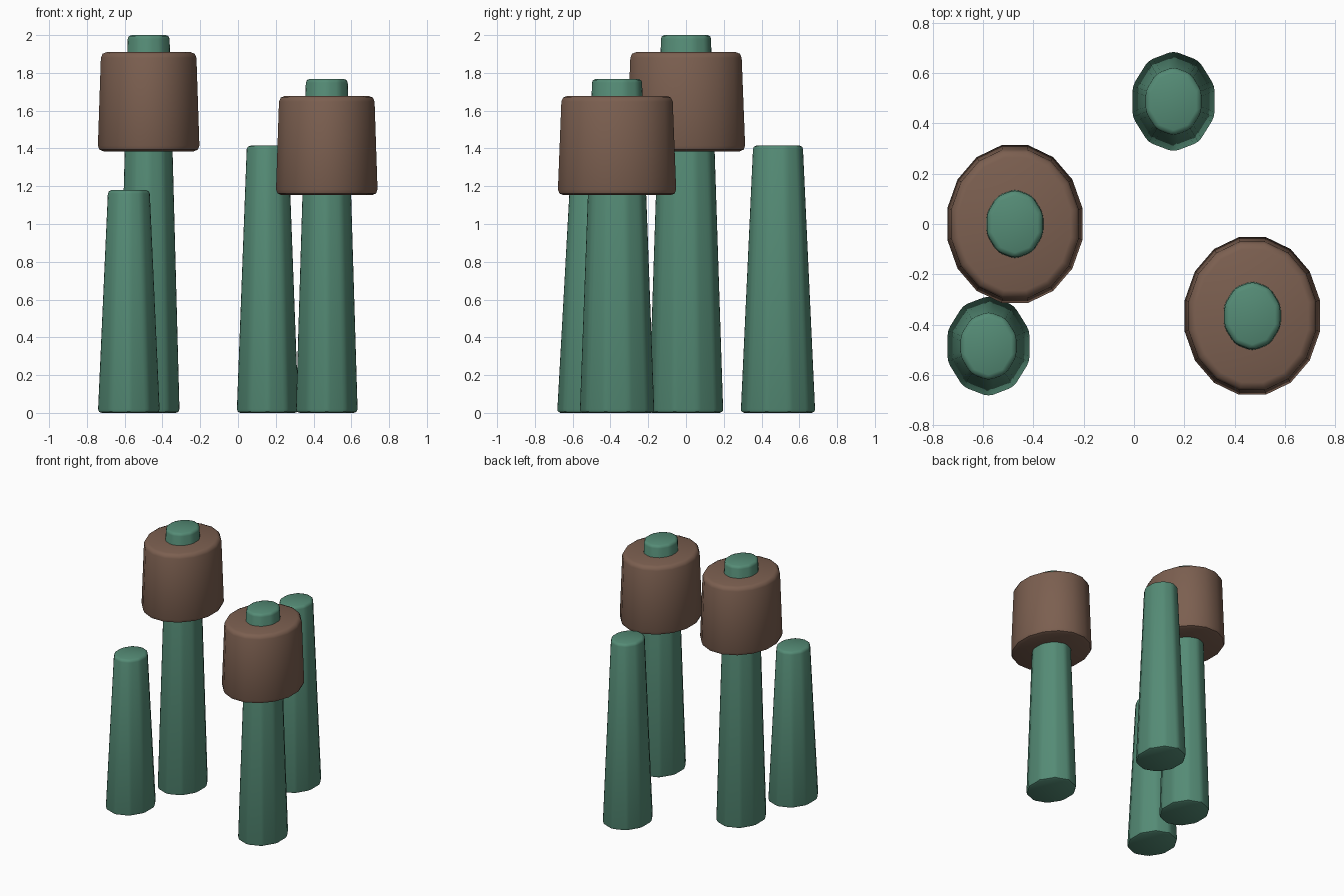
import bpy, bmesh, math
from mathutils import Matrix, Vector

if "Cube" in bpy.data.objects:
    bpy.data.objects.remove(bpy.data.objects["Cube"])


def material(name, color):
    m = bpy.data.materials.new(name)
    m.diffuse_color = (*color, 1)
    m.use_nodes = True
    m.node_tree.nodes["Principled BSDF"].inputs["Base Color"].default_value = m.diffuse_color
    return m


GREEN = material("stem_green", (0.09, 0.26, 0.18))
BROWN = material("head_brown", (0.2, 0.115, 0.08))


def tapered_oval(name, x, y, z0, z1, sides, r0, r1, stretch, turn, bevel, mat):
    """Tapered oval prism with softened edges, from z0 to z1."""
    bm = bmesh.new()
    bmesh.ops.create_cone(bm, cap_ends=True, segments=sides,
                          radius1=r0, radius2=r1, depth=z1 - z0)
    bmesh.ops.transform(bm, verts=bm.verts, matrix=(
        Matrix.Diagonal((1, stretch, 1, 1)) @ Matrix.Rotation(turn, 4, 'Z')))
    # only the edges sharper than 30 degrees are rounded
    edges = [e for e in bm.edges if e.calc_face_angle(0) > math.radians(30)]
    bmesh.ops.bevel(bm, geom=edges, offset=bevel, segments=2, profile=0.5,
                    affect='EDGES', clamp_overlap=True)
    me = bpy.data.meshes.new(name)
    bm.to_mesh(me)
    bm.free()
    me.materials.append(mat)
    ob = bpy.data.objects.new(name, me)
    ob.location = Vector((x, y, (z0 + z1) / 2))
    bpy.context.collection.objects.link(ob)
    bpy.ops.object.select_all(action='DESELECT')
    ob.select_set(True)
    bpy.context.view_layer.objects.active = ob
    bpy.ops.object.shade_smooth_by_angle(angle=math.radians(45))


# reeds: name, x, y, height, carries a seed head
reeds = [
    ("tall_reed", -0.473, 0.0, 2.0, True),
    ("medium_reed", 0.47, -0.365, 1.768, True),
    ("back_reed", 0.157, 0.487, 1.415, False),
    ("short_reed", -0.578, -0.485, 1.18, False),
]
for name, x, y, h, head in reeds:
    tapered_oval(name + "_stem", x, y, 0, h, 10, 0.172, 0.116, 1.17, 0, 0.02, GREEN)
    if head:
        tapered_oval(name + "_seed_head", x, y, h - 0.615, h - 0.09, 16,
                     0.275, 0.257, 1.165, math.pi / 16, 0.03, BROWN)
